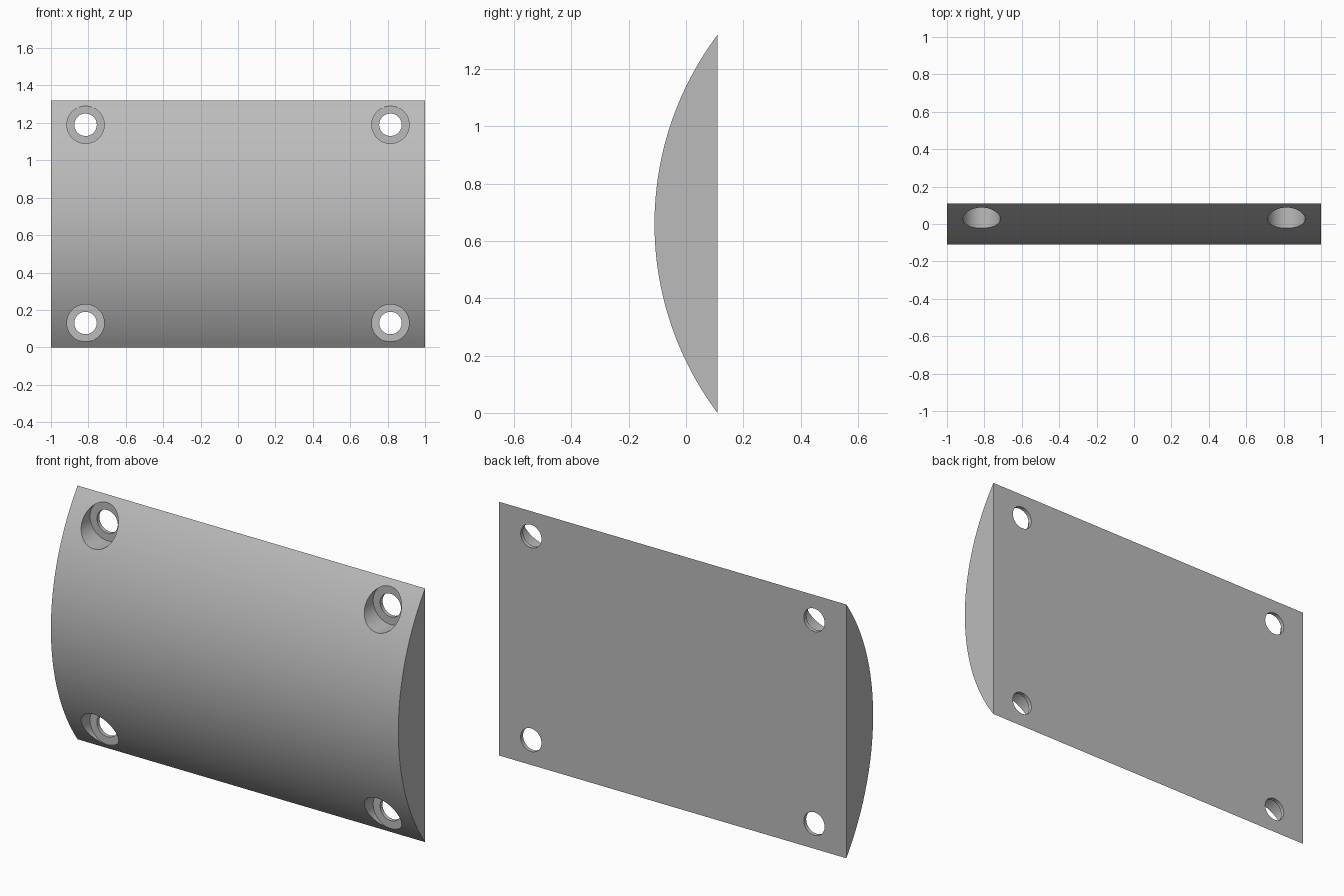
import bpy, bmesh, math
from mathutils import Matrix

cube = bpy.data.objects.get("Cube")
if cube:
    bpy.data.objects.remove(cube, do_unlink=True)

WIDTH, HEIGHT, BACK, RADIUS = 2.0, 1.32, 0.11, 1.1
FLOOR = 0.09                       # depth of the counterbore floor
HOLE_X, HOLE_Z = 0.815, 0.53       # hole offsets from the plate centre

grey = bpy.data.materials.new("plain grey")
grey.use_nodes = True
colour = (0.5, 0.5, 0.5, 1)
grey.diffuse_color = colour
grey.node_tree.nodes["Principled BSDF"].inputs["Base Color"].default_value = colour


def add_object(name, bm):
    bmesh.ops.recalc_face_normals(bm, faces=bm.faces)
    mesh = bpy.data.meshes.new(name)
    bm.to_mesh(mesh)
    bm.free()
    obj = bpy.data.objects.new(name, mesh)
    bpy.context.collection.objects.link(obj)
    mesh.materials.append(grey)
    return obj


# Plate: circular segment profile extruded across the width
bm = bmesh.new()
half = math.asin(HEIGHT / 2 / RADIUS)
axis_y = BACK + RADIUS * math.cos(half)
steps = 64
profile = []
for i in range(steps + 1):
    a = half * (2 * i / steps - 1)
    profile.append(bm.verts.new((-WIDTH / 2, axis_y - RADIUS * math.cos(a),
                                 HEIGHT / 2 + RADIUS * math.sin(a))))
face = bm.faces.new(profile)
ext = bmesh.ops.extrude_face_region(bm, geom=[face])
bmesh.ops.translate(bm, vec=(WIDTH, 0, 0),
                    verts=[v for v in ext["geom"] if isinstance(v, bmesh.types.BMVert)])
plate = add_object("curved_plate", bm)


# Four corner holes, each with a wide counterbore and a narrow through hole
def cutter(name, radius, y0, y1):
    bm = bmesh.new()
    for sx in (-1, 1):
        for sz in (-1, 1):
            place = (Matrix.Translation((sx * HOLE_X, (y0 + y1) / 2, HEIGHT / 2 + sz * HOLE_Z))
                     @ Matrix.Rotation(math.pi / 2, 4, 'X'))
            bmesh.ops.create_cone(bm, cap_ends=True, segments=48, radius1=radius,
                                  radius2=radius, depth=y1 - y0, matrix=place)
    obj = add_object(name, bm)
    obj.hide_render = True
    return obj


cutters = [cutter("counterbore_cutter", 0.1, -0.4, FLOOR),
           cutter("through_hole_cutter", 0.06, -0.3, 0.3)]
bpy.context.view_layer.objects.active = plate
plate.select_set(True)
for c in cutters:
    mod = plate.modifiers.new(c.name, 'BOOLEAN')
    mod.operation = 'DIFFERENCE'
    mod.solver = 'EXACT'
    mod.object = c
    bpy.ops.object.modifier_apply(modifier=mod.name)
for c in cutters:
    bpy.data.objects.remove(c, do_unlink=True)

bpy.ops.object.shade_smooth_by_angle(angle=math.radians(30))
